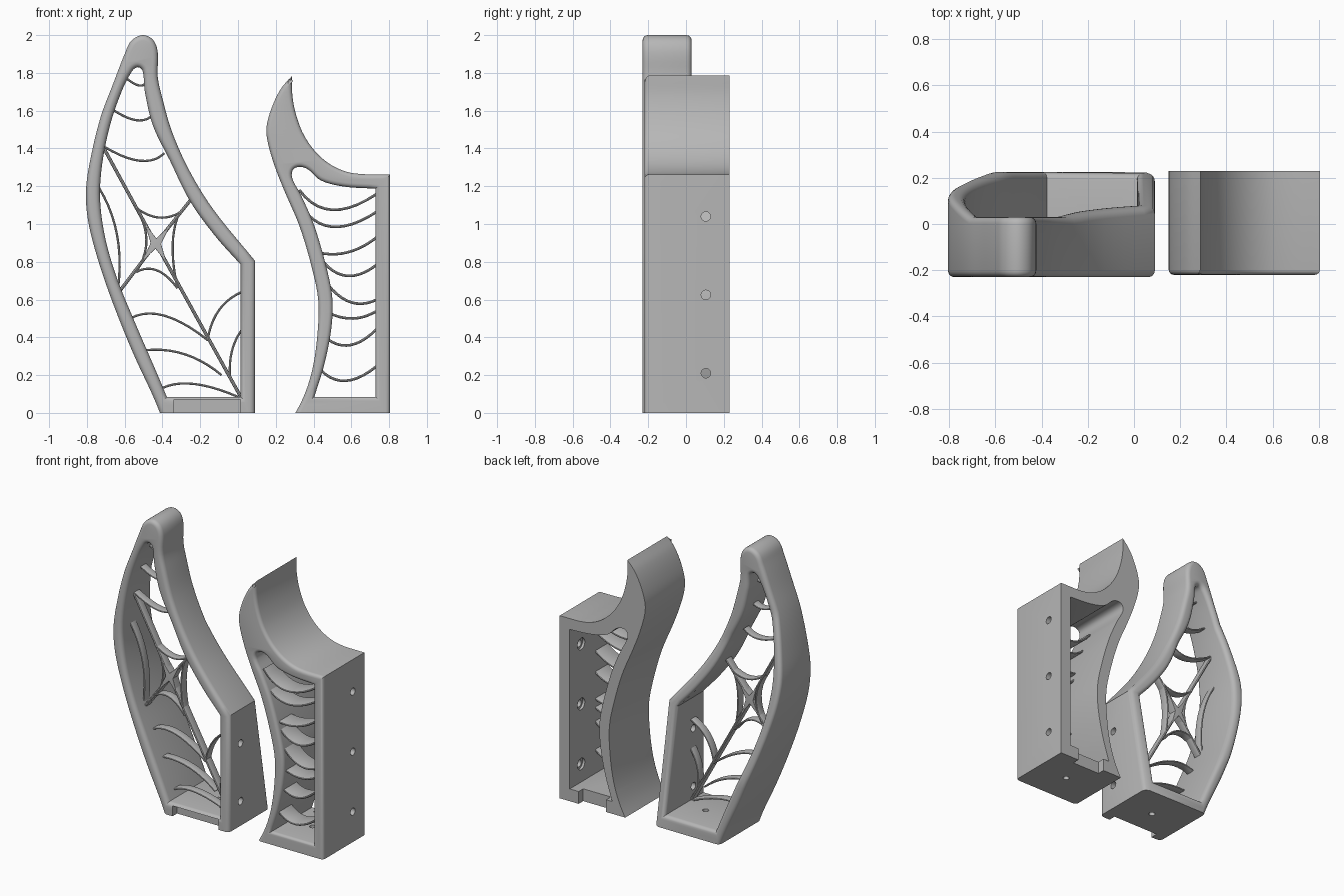
import bpy, bmesh
from math import pi, radians
from mathutils import Matrix, Vector

if "Cube" in bpy.data.objects:
    bpy.data.objects.remove(bpy.data.objects["Cube"], do_unlink=True)

grey = bpy.data.materials.new("plain_grey")
grey.use_nodes = True
grey.diffuse_color = (0.47, 0.47, 0.47, 1)
grey.node_tree.nodes["Principled BSDF"].inputs["Base Color"].default_value = (0.47, 0.47, 0.47, 1)
UPRIGHT = Matrix.Rotation(pi / 2, 4, "X")


def smooth(points, corners=(), steps=5):
    """Closed smooth outline through the points, sharp at the listed corners."""
    pts = [Vector(p) for p in points]
    n = len(pts)
    sharp = {c % n for c in corners}
    out = []
    for i in range(n):
        a, b = pts[i], pts[(i + 1) % n]
        chord = b - a
        ta = chord if i in sharp else (b - pts[i - 1]).normalized() * chord.length
        tb = chord if (i + 1) % n in sharp else (pts[(i + 2) % n] - a).normalized() * chord.length
        count = 1 if i in sharp and (i + 1) % n in sharp else steps
        for k in range(count):
            t = k / count
            out.append(a * (2*t**3 - 3*t**2 + 1) + ta * (t**3 - 2*t**2 + t)
                       + b * (3*t**2 - 2*t**3) + tb * (t**3 - t**2))
    return out


def arc(a, m, b):
    """Open arc from a to b passing through m."""
    a, m, b = Vector(a), Vector(m), Vector(b)
    c = 2 * m - (a + b) / 2
    return [a * (1-t)**2 + c * 2*t*(1-t) + b * t*t for t in (k / 10 for k in range(11))]


def from_curve(name, paths, y_front, y_back, bevel, closed=True):
    """Extrude flat outlines, or ribbons along open paths, between two depths."""
    cu = bpy.data.curves.new(name, "CURVE")
    cu.dimensions = "2D" if closed else "3D"
    cu.fill_mode = "BOTH" if closed else "FULL"
    cu.twist_mode = "Z_UP"
    cu.use_fill_caps = not closed
    cu.extrude = (y_back - y_front) / 2 - bevel
    cu.bevel_depth = bevel
    cu.bevel_resolution = 3 if closed else 1
    cu.offset = -bevel if closed else 0
    for path in paths:
        sp = cu.splines.new("POLY")
        sp.points.add(len(path) - 1)
        for p, co in zip(sp.points, path):
            p.co = (co[0], co[1], 0, 1)
        sp.use_cyclic_u = closed
    tmp = bpy.data.objects.new(name + "_curve", cu)
    bpy.context.collection.objects.link(tmp)
    dg = bpy.context.evaluated_depsgraph_get()
    me = bpy.data.meshes.new_from_object(tmp.evaluated_get(dg))
    bpy.data.objects.remove(tmp, do_unlink=True)
    me.transform(Matrix.Translation((0, (y_front + y_back) / 2, 0)) @ UPRIGHT)
    bm = bmesh.new()
    bm.from_mesh(me)
    bmesh.ops.remove_doubles(bm, verts=bm.verts, dist=0.0001)
    bmesh.ops.recalc_face_normals(bm, faces=bm.faces)
    bm.to_mesh(me)
    bm.free()
    me.name = name
    ob = bpy.data.objects.new(name, me)
    bpy.context.collection.objects.link(ob)
    return ob


def finish(ob):
    me = ob.data
    me.materials.clear()
    me.materials.append(grey)
    me.shade_smooth()
    me.set_sharp_from_angle(angle=radians(35))


def cut(ob, fill):
    """Subtract the solid that fill() makes in a bmesh."""
    bm = bmesh.new()
    fill(bm)
    me = bpy.data.meshes.new("cutter")
    bm.to_mesh(me)
    bm.free()
    cutter = bpy.data.objects.new("cutter", me)
    cutter.hide_render = True
    bpy.context.collection.objects.link(cutter)
    mod = ob.modifiers.new("cut", "BOOLEAN")
    mod.operation, mod.solver, mod.object = "DIFFERENCE", "EXACT", cutter
    dg = bpy.context.evaluated_depsgraph_get()
    result = bpy.data.meshes.new_from_object(ob.evaluated_get(dg))
    ob.modifiers.clear()
    if len(result.polygons) > 50:
        ob.data = result
    bpy.data.objects.remove(cutter, do_unlink=True)


def cut_box(ob, lo, hi):
    lo, hi = Vector(lo), Vector(hi)
    m = Matrix.Translation((lo + hi) / 2) @ Matrix.Diagonal((*(hi - lo), 1))
    cut(ob, lambda bm: bmesh.ops.create_cube(bm, size=1, matrix=m))


def cut_hole(ob, center, radius, length, axis):
    turn = Matrix.Rotation(pi / 2, 4, "Y") if axis == "X" else Matrix()
    m = Matrix.Translation(center) @ turn
    cut(ob, lambda bm: bmesh.ops.create_cone(bm, cap_ends=True, segments=20, radius1=radius,
                                             radius2=radius, depth=length, matrix=m))


# Tall leaf-shaped frame
tall_outer = [(-.39, -.06), (-.446, .08), (-.557, .32), (-.668, .596), (-.747, .83), (-.794, 1.02),
              (-.805, 1.18), (-.778, 1.36), (-.726, 1.57), (-.662, 1.74), (-.6, 1.9), (-.565, 1.97),
              (-.505, 2), (-.45, 1.975), (-.425, 1.91), (-.425, 1.78), (-.404, 1.68), (-.35, 1.49),
              (-.256, 1.28), (-.13, 1.076), (.09, .805), (.09, -.06)]
tall_inner = [(-.377, .085), (-.425, .2), (-.546, .48), (-.636, .7), (-.7, .913), (-.73, 1.124),
              (-.72, 1.31), (-.678, 1.52), (-.615, 1.704), (-.56, 1.81), (-.53, 1.83), (-.505, 1.81),
              (-.493, 1.7), (-.45, 1.52), (-.36, 1.335), (-.256, 1.124), (-.124, .94),
              (.013, .786), (.013, .085)]
tall = from_curve("tall_frame", [smooth(tall_outer, (0, -1, -2)), smooth(tall_inner, (0, -1, -2))],
                  -.23, .225, .028)
# Sloping back: shallower towards the tip
for v in tall.data.vertices:
    if v.co.y > 0:
        v.co.y += min(.225, max(.03, .237 - .136 * v.co.x - .19 * v.co.z)) - .225
cut_box(tall, (-1, -1, -1), (1, 1, 0))
cut_box(tall, (-.34, -.3, -.1), (.012, -.18, .07))
for z in (.17, .57):
    cut_hole(tall, (.05, -.1, z), .025, .2, "X")
cut_hole(tall, (-.15, 0, .05), .02, .3, "Z")
finish(tall)

# Short frame with a curling horn
short_outer = [(.27, -.06), (.345, .08), (.393, .227), (.42, .41), (.425, .596), (.388, .78), (.325, .99),
               (.245, 1.177), (.193, 1.31), (.156, 1.44), (.152, 1.52), (.182, 1.625), (.23, 1.72),
               (.287, 1.785), (.288, 1.68), (.309, 1.573), (.351, 1.467), (.42, 1.372), (.51, 1.303),
               (.615, 1.268), (.805, 1.262), (.805, -.06)]
short_inner = [(.404, .085), (.456, .253), (.493, .438), (.5, .6), (.472, .755), (.404, .99), (.335, 1.15),
               (.288, 1.24), (.29, 1.285), (.325, 1.303), (.372, 1.288), (.44, 1.23), (.562, 1.198),
               (.728, 1.187), (.728, .085)]
short = from_curve("short_frame", [smooth(short_outer, (0, 13, -1, -2)), smooth(short_inner, (0, -1, -2))],
                   -.22, .28, .022)
cut_box(short, (-1, -1, -1), (1, 1, 0))
cut_box(short, (-1, .23, -1), (1, 1, 3))
cut_box(short, (.45, .18, -.1), (.66, .3, .1))
for z in (.21, .625, 1.04):
    cut_hole(short, (.77, .105, z), .025, .2, "X")
    cut_hole(short, (.7, .105, z), .04, .09, "X")
cut_hole(short, (.57, 0, .05), .02, .3, "Z")
finish(short)

# Web in the tall frame: spokes, hub and threads
hub = Vector((-.435, .897))
tips = [Vector(t) for t in ((-.715, 1.41), (-.63, .64), (.02, .075), (-.245, 1.135))]
finish(from_curve("web_spokes", [[hub, t] for t in tips], -.13, -.07, .009, False))
star = []
for i, t in enumerate(tips):
    a, b = (t - hub).normalized(), (tips[(i + 1) % 4] - hub).normalized()
    star += [hub + a * .12, hub + (a + b).normalized() * .028]
finish(from_curve("web_hub", [star], -.13, -.07, .002))

threads = [((-.16, .39), (-.1, .545), (.02, .64)), ((-.04, .175), (-.034, .32), (.02, .44)),
           ((-.57, .5), (-.39, .515), (-.16, .385)), ((-.49, .332), (-.28, .31), (-.087, .2)),
           ((-.4, .132), (-.23, .153), (0, .085)), ((-.54, .745), (-.43, .755), (-.32, .66)),
           ((-.55, 1.1), (-.485, .92), (-.54, .745)), ((-.735, 1.19), (-.64, .94), (-.636, .65)),
           ((-.545, 1.09), (-.425, 1.035), (-.31, 1.06)), ((-.31, 1.06), (-.346, .887), (-.32, .66)),
           ((-.71, 1.41), (-.52, 1.335), (-.39, 1.375)), ((-.655, 1.6), (-.54, 1.55), (-.46, 1.57)),
           ((-.595, 1.775), (-.53, 1.735), (-.49, 1.745))]
finish(from_curve("web_threads", [arc(*t) for t in threads], -.13, -.07, .006, False))

# Hanging slats in the short frame
slats = [((.325, 1.18), (.5, 1.075), (.735, 1.16)), ((.375, 1.045), (.53, .985), (.735, 1.065)),
         ((.42, .85), (.58, .85), (.735, .93)), ((.455, .795), (.585, .725), (.735, .785)),
         ((.475, .68), (.6, .585), (.735, .6)), ((.48, .53), (.61, .5), (.735, .54)),
         ((.475, .39), (.6, .36), (.735, .445)), ((.435, .23), (.57, .17), (.735, .248))]
finish(from_curve("slats", [arc(*s) for s in slats], -.19, -.05, .007, False))
